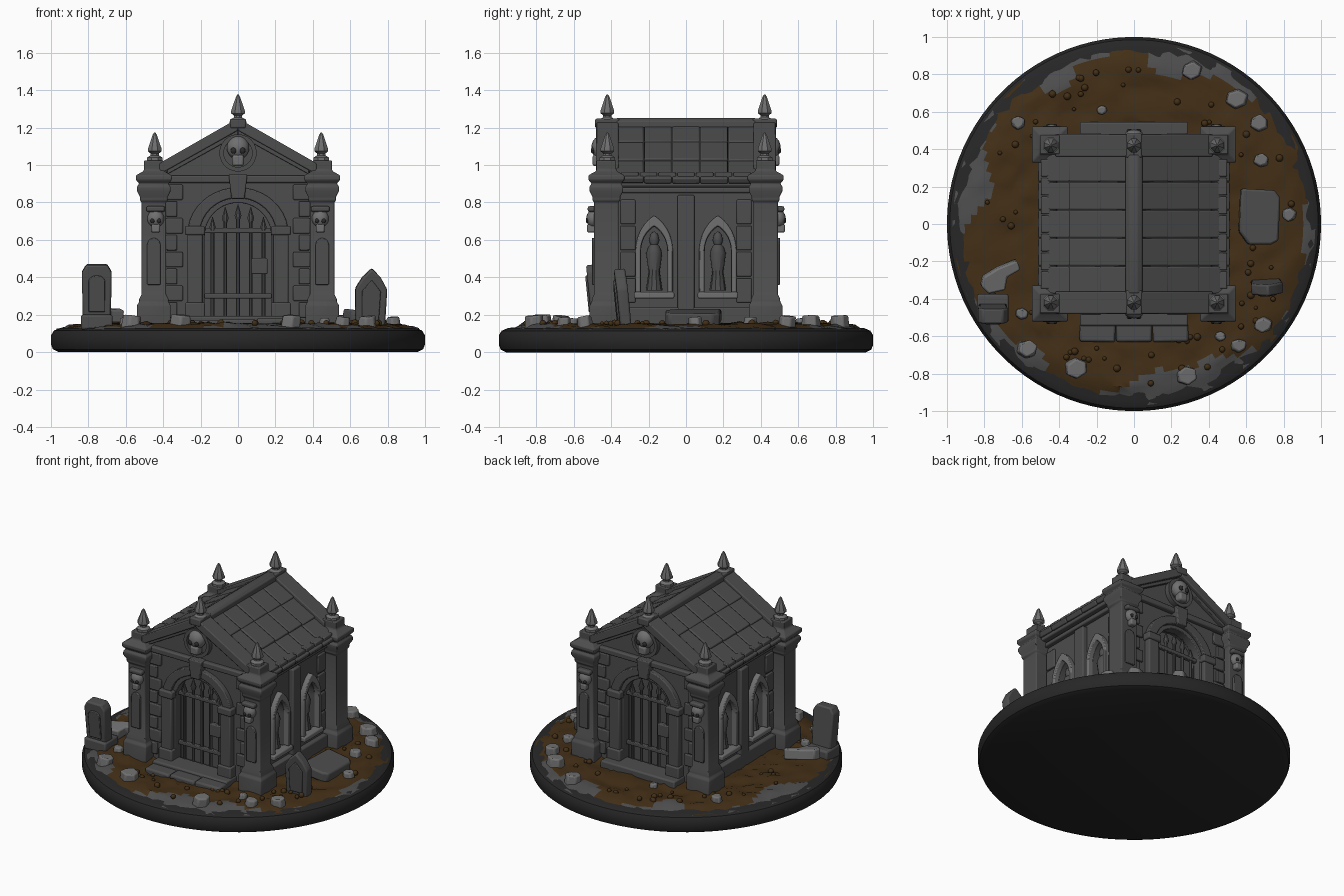
import bpy, bmesh, math, random
from mathutils import Matrix, Vector, noise

if "Cube" in bpy.data.objects:
    bpy.data.objects.remove(bpy.data.objects["Cube"])

random.seed(4)
PI = math.pi


def material(name, c):
    m = bpy.data.materials.new(name)
    m.diffuse_color = (*c, 1)
    m.use_nodes = True
    m.node_tree.nodes["Principled BSDF"].inputs["Base Color"].default_value = m.diffuse_color
    return m


STONE = material("stone", (0.075, 0.075, 0.075))
LIGHT = material("worn_stone", (0.16, 0.16, 0.16))
DARK = material("dark", (0.025, 0.025, 0.025))
RIM = material("rim", (0.02, 0.02, 0.02))
EARTH = material("earth", (0.055, 0.028, 0.008))


def finish(name, bm, mat, bevel=0.0, loc=(0, 0, 0), rot=(0, 0, 0)):
    bmesh.ops.recalc_face_normals(bm, faces=bm.faces)
    me = bpy.data.meshes.new(name)
    bm.to_mesh(me)
    bm.free()
    me.materials.append(mat)
    ob = bpy.data.objects.new(name, me)
    bpy.context.collection.objects.link(ob)
    ob.location, ob.rotation_euler = loc, rot
    if bevel:
        b = ob.modifiers.new("bevel", 'BEVEL')
        b.width, b.segments, b.limit_method = bevel, 2, 'ANGLE'
    return ob


def box(name, loc, size, bevel=0.008, rot=(0, 0, 0), mat=STONE):
    bm = bmesh.new()
    bmesh.ops.create_cube(bm, size=1)
    bmesh.ops.scale(bm, vec=size, verts=bm.verts)
    return finish(name, bm, mat, bevel, loc, rot)


def prism(name, pts, y0, y1, bevel=0.006, mat=STONE, loc=(0, 0, 0), rot=(0, 0, 0)):
    """(x, z) outline extruded along y"""
    bm = bmesh.new()
    f = bm.faces.new([bm.verts.new((x, y0, z)) for x, z in pts])
    ext = bmesh.ops.extrude_face_region(bm, geom=[f])["geom"]
    bmesh.ops.translate(bm, vec=(0, y1 - y0, 0), verts=[v for v in ext if isinstance(v, bmesh.types.BMVert)])
    return finish(name, bm, mat, bevel, loc, rot)


def lathe(name, prof, loc=(0, 0, 0), n=12, mat=STONE, bevel=0.0):
    """(radius, z) profile turned about z; n=4 gives square sections by half-width"""
    k = math.sqrt(2) if n == 4 else 1
    bm = bmesh.new()
    rings = [[bm.verts.new((r * k * math.cos(2 * PI * (i + .5) / n), r * k * math.sin(2 * PI * (i + .5) / n), z))
              for i in range(n)] for r, z in prof]
    for a, b in zip(rings, rings[1:]):
        for i in range(n):
            bm.faces.new((a[i], a[(i + 1) % n], b[(i + 1) % n], b[i]))
    bm.faces.new(rings[0])
    bm.faces.new(rings[-1])
    return finish(name, bm, mat, bevel, loc)


def ball(name, loc, size, mat=STONE):
    bm = bmesh.new()
    bmesh.ops.create_uvsphere(bm, u_segments=16, v_segments=10, radius=1)
    bmesh.ops.scale(bm, vec=size, verts=bm.verts)
    return finish(name, bm, mat, 0, loc)


def arch(w, z0, zs, h, pointed=False, n=10):
    if pointed:
        half = [(w - 2 * w * math.cos(PI / 3 * i / n), zs + h * math.sin(PI / 3 * i / n) / math.sin(PI / 3))
                for i in range(n)]
        top = half + [(0, zs + h)] + [(-x, z) for x, z in reversed(half)]
    else:
        top = [(-w * math.cos(PI * i / (2 * n)), zs + h * math.sin(PI * i / (2 * n))) for i in range(2 * n + 1)]
    return [(-w, z0)] + top + [(w, z0)]


def skull(x, y, z, s):
    return [ball("skull", (x, y, z + .15 * s), (.5 * s, .42 * s, .52 * s), LIGHT),
            box("skull_jaw", (x, y - .12 * s, z - .42 * s), (.52 * s, .5 * s, .5 * s), .1 * s, mat=LIGHT)] + \
           [ball("skull_eye", (x + d * .2 * s, y - .36 * s, z + .02 * s), (.13 * s, .08 * s, .14 * s), DARK) for d in (-1, 1)]


def finial(x, y, z):
    return lathe("finial", [(.045, 0), (.045, .018), (.024, .03), (.024, .04), (.04, .052), (.04, .064),
                            (.012, .14), (.004, .152)], (x, y, z), 8, LIGHT)


def spin(obs):
    """repeat parts on the opposite side of the building"""
    for o in obs:
        c = o.copy()
        bpy.context.collection.objects.link(c)
        c.matrix_basis = Matrix.Rotation(PI, 4, 'Z') @ o.matrix_basis


# round base
lathe("base", [(.96, 0), (.99, .015), (1, .04), (1, .09), (.985, .115), (.95, .13)], n=96, mat=RIM)

# rough ground with stony patches along its edge
bm = bmesh.new()
N, R = 110, 30
rings = []
for j in range(1, R + 1):
    r = .97 * j / R
    ring = []
    for i in range(N):
        x, y = r * math.cos(2 * PI * i / N), r * math.sin(2 * PI * i / N)
        z = .15 + .016 * noise.noise(Vector((x * 9, y * 9, 0))) + .014 * noise.noise(Vector((x * 26, y * 26, 3)))
        ring.append(bm.verts.new((x, y, z - max(0, r - .86) * .3)))
    rings.append(ring)
bm.faces.new(rings[0])
for a, b in zip(rings, rings[1:]):
    for i in range(N):
        f = bm.faces.new((a[i], b[i], b[(i + 1) % N], a[(i + 1) % N]))
        c = f.calc_center_median()
        f.material_index = int(c.length + .22 * noise.noise(c * 3.5) + .05 * noise.noise(c * 15) > .93)
finish("ground", bm, EARTH).data.materials.append(STONE)

# chamber body with door and window niches
body = prism("chamber", [(-.43, .12), (.43, .12), (.43, .93), (0, 1.2), (-.43, .93)], -.43, .43, 0)
cutters = [prism("door_cutter", arch(.185, .17, .62, .185), s * .36, s * .5, 0) for s in (-1, 1)]
for s in (-1, 1):
    for y in (-.17, .17):
        cutters.append(prism("window_cutter", arch(.07, .32, .54, .13, True), -.06, .06, 0,
                             loc=(s * .43, y, 0), rot=(0, 0, PI / 2)))
for c in cutters:
    m = body.modifiers.new("niche", 'BOOLEAN')
    m.object, m.operation, m.solver = c, 'DIFFERENCE', 'EXACT'
    c.hide_render = True
    c.hide_set(True)

# corner pillars with finials, skulls and panels
for sx in (-1, 1):
    for sy in (-1, 1):
        lathe("corner_pillar", [(.09, .12), (.09, .25), (.078, .27), (.078, .285), (.065, .31), (.065, .80), (.074, .81),
                                (.074, .83), (.09, .86), (.09, .885), (.078, .90), (.096, .92), (.096, .945),
                                (.06, .965), (.052, .975), (.052, 1.025)], (sx * .45, sy * .425, 0), 4, bevel=.006)
        finial(sx * .445, sy * .42, 1.022)

# front facade, repeated on the back
front = []
for s in (-1, 1):
    front += skull(s * .44, -.495, .70, .09)
    front.append(box("skull_hood", (s * .44, -.5, .765), (.1, .05, .03), .01))
    front.append(prism("pillar_panel", arch(.036, .36, .57, .04), -.503, -.48, .005, loc=(s * .45, 0, 0)))
    front.append(box("door_jamb", (s * .23, -.44, .42), (.08, .07, .46)))
    front.append(box("jamb_foot", (s * .23, -.445, .2), (.105, .085, .13)))
    front.append(box("jamb_capital", (s * .23, -.445, .65), (.105, .085, .05)))
    for k in range(8):
        w = .09 if k % 2 else .06
        front.append(box("wall_block", (s * (.385 - w / 2), -.43, .225 + k * .09), (w, .03, .082), .006))
    front.append(box("facade_moulding", (s * .21, -.435, .925), (.34, .05, .04)))
    # raked gable coping
    front.append(prism("gable_coping", [(0, 1.25), (s * .42, 1.01), (s * .42, .95), (0, 1.185)], -.48, -.36))
    front.append(prism("gable_inner_trim", [(0, 1.188), (s * .38, .975), (s * .38, .95), (0, 1.16)], -.455, -.42, .004))
front.append(prism("door_arch", arch(.27, .62, .63, .25) + arch(.205, .62, .63, .195)[::-1], -.465, -.42))
front.append(prism("door_arch_trim", arch(.21, .18, .62, .205) + arch(.178, .18, .62, .178)[::-1], -.445, -.38, .005))
front.append(prism("keystone", [(-.035, .82), (.035, .82), (.05, .95), (-.05, .95)], -.485, -.42))
ring = [(.1 * math.cos(PI * i / 12), 1.065 + .1 * math.sin(PI * i / 12)) for i in range(25)]
hole = [(x * .76, 1.065 + (z - 1.065) * .76) for x, z in ring]
front.append(prism("medallion_ring", ring + hole[::-1], -.465, -.42, 0))
front += skull(0, -.455, 1.075, .12)
front.append(box("finial_block", (0, -.42, 1.222), (.085, .13, .05)))
front.append(finial(0, -.42, 1.225))
# barred gate
for i in range(-2, 3):
    x = i * .068
    t = .62 + math.sqrt(.17 ** 2 - x * x)
    front.append(lathe("gate_bar", [(.011, .17), (.011, t - .085), (.02, t - .06), (.002, t)], (x, -.4, 0), 8))
for z in (.3, .65):
    front.append(box("gate_rail", (0, -.4, z), (.36, .028, .026), .005))
front.append(box("gate_lock", (.115, -.405, .46), (.085, .04, .085), .006))
front.append(box("threshold", (0, -.47, .155), (.58, .15, .075), .01))
spin(front)
for i in range(3):
    box("front_step", (-.195 + i * .195, -.57, .145 + .004 * i), (.19, .12, .055), .012, (0, 0, .02 * (i - 1)))

# side walls: windows, pilaster, plinth and cornice
side = []
q = (0, 0, PI / 2)
for y in (-.17, .17):
    p = (.43, y, 0)
    side.append(prism("window_frame", arch(.1, .32, .54, .19, True) + arch(.072, .32, .54, .135, True)[::-1],
                      -.035, .02, .006, LIGHT, p, q))
    side.append(box("window_sill", (.45, y, .305), (.06, .215, .035), mat=LIGHT))
    side.append(lathe("niche_figure", [(.045, .33), (.04, .36), (.03, .43), (.043, .53), (.03, .565), (.02, .575),
                                       (.028, .6), (.02, .63), (.003, .645)], (.4, y, 0), 10))
side.append(box("pilaster", (.44, 0, .49), (.05, .09, .7)))
side.append(box("side_plinth", (.44, 0, .18), (.05, .72, .12)))
side.append(box("side_cornice", (.45, 0, .91), (.07, .72, .05)))
side.append(box("side_frieze", (.44, 0, .865), (.04, .72, .03)))
for k in range(7):
    side.append(box("cornice_block", (.455, -.3 + k * .1, .945), (.085, .092, .035), .006))
for z in (.33, .47, .61, .75):
    for y in (-.31, .31):
        side.append(box("side_block", (.43, y, z), (.022, .08, .13), .006))
# roof slabs in three overlapping courses
ang = math.atan(.6)
for r in range(3):
    x = .085 + r * .165
    for c in range(5):
        side.append(box("roof_slab", (x, -.3 + c * .15, 1.215 - .6 * x + random.uniform(-.004, .004)),
                        (.21, .146, .035), .007, (0, ang - .05, 0)))
spin(side)
prism("roof_ridge", [(-.045, 1.2), (.045, 1.2), (.045, 1.235), (.02, 1.252), (-.02, 1.252), (-.045, 1.235)], -.37, .37)

# gravestones
box("left_grave_base", (-.755, -.45, .16), (.17, .15, .08), .012)
prism("left_gravestone", [(-.075, 0), (.075, 0), (.08, .25), (.055, .29), (-.055, .29), (-.08, .25)], -.04, .04, .01,
      loc=(-.755, -.465, .18), rot=(.1, 0, 0))
prism("left_grave_panel", arch(.045, .04, .2, .035), -.05, -.03, .004, loc=(-.755, -.465, .18), rot=(.1, 0, 0))
prism("right_gravestone", [(-.08, 0), (.08, 0), (.085, .2), (.05, .26), (0, .31), (-.05, .26), (-.085, .2)], -.03, .03,
      .01, loc=(.705, -.325, .14), rot=(.1, .03, .06))
prism("right_grave_panel", [(-.045, .03), (.045, .03), (.05, .19), (0, .25), (-.05, .19)], -.04, -.02, .004,
      loc=(.705, -.325, .14), rot=(.1, .03, .06))


# fallen slab, broken pieces and scattered rocks
def rock(name, x, y, r, top, sy=1.0, n=6):
    bm = bmesh.new()
    bmesh.ops.create_cone(bm, cap_ends=True, segments=n, radius1=r, radius2=r * .85, depth=top - .11)
    for v in bm.verts:
        v.co *= random.uniform(.87, 1.1)
        v.co.y *= sy
    finish(name, bm, LIGHT, .009, (x, y, (top + .11) / 2), (random.uniform(-.1, .1), random.uniform(-.1, .1),
                                                           random.uniform(-.2, .2)))


prism("fallen_slab", [(-.1, -.15), (.08, -.14), (.11, -.1), (.1, .13), (.06, .15), (-.06, .15), (-.11, .08)],
      -.035, .035, .012, loc=(.67, .04, .185), rot=(PI / 2, .12, 0))
prism("broken_slab", [(-.11, .05), (-.07, .09), (.02, .07), (.03, .0), (.1, -.04), (.08, -.09), (-.02, -.05), (-.1, 0)],
      -.035, .035, .01, LIGHT, (-.71, -.28, .195), (PI / 2 + .15, .12, 0))
for x, y, r in [(.31, .82, .06), (.55, .67, .065), (.67, .54, .058), (.68, .34, .048), (.83, .05, .045), (.69, -.54, .058),
                (.56, -.65, .05), (.46, -.6, .035), (.28, -.81, .062), (-.31, -.77, .068), (-.57, -.67, .06),
                (-.6, -.48, .04), (-.62, .54, .045), (-.17, .61, .033)]:
    rock("rock", x, y, r, .165 + r * .5, .9)
for i in range(70):
    a, r = random.uniform(0, 2 * PI), random.uniform(.62, .86)
    ball("pebble", (r * math.cos(a), r * math.sin(a), .155), [random.uniform(.01, .02)] * 3, EARTH)

# keep hard edges crisp, curved parts smooth
for o in bpy.context.collection.objects:
    o.select_set(o.type == 'MESH' and not o.hide_render)
bpy.context.view_layer.objects.active = body
bpy.ops.object.shade_smooth_by_angle(angle=math.radians(35))
